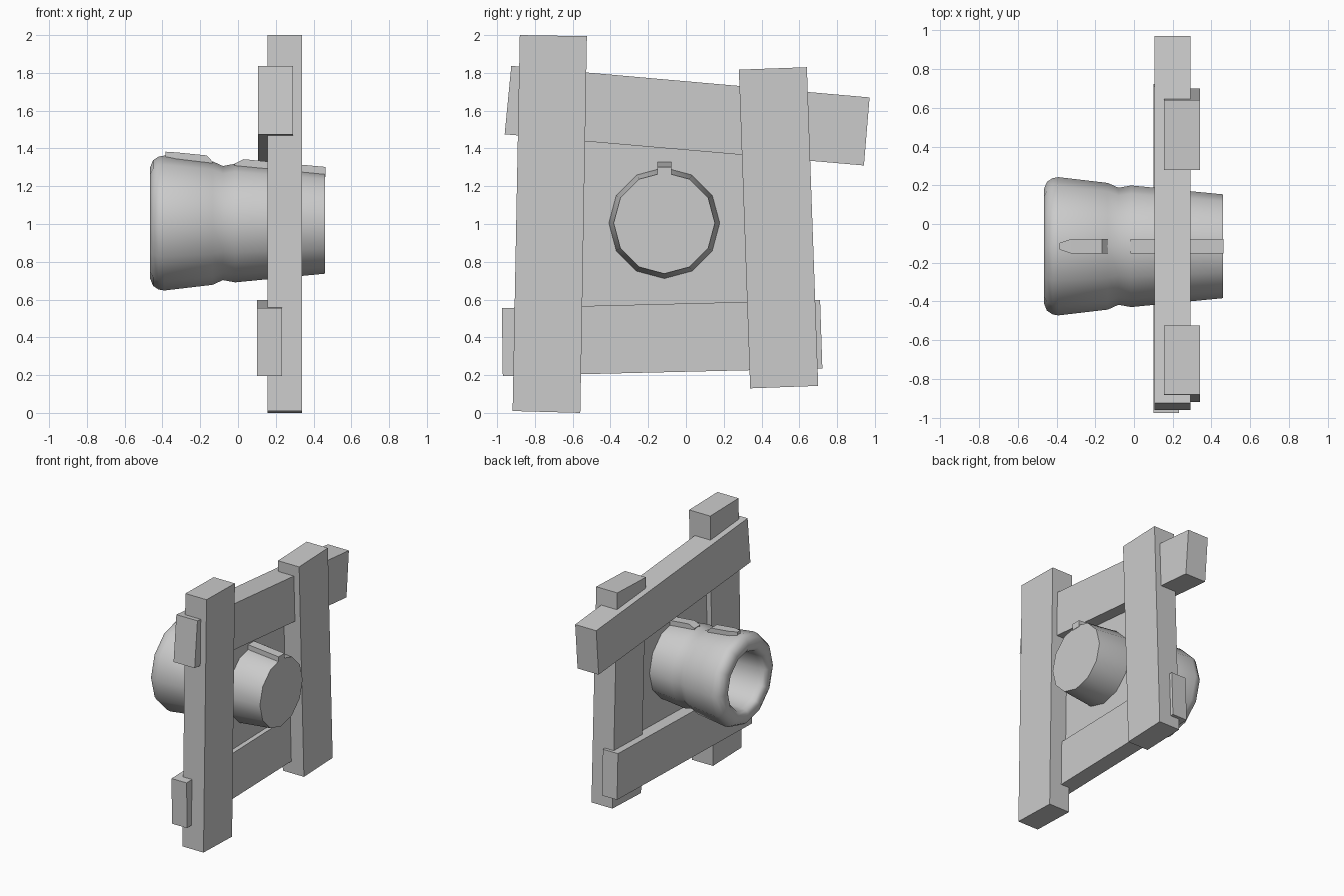
import bpy, bmesh, math

if "Cube" in bpy.data.objects:
    bpy.data.objects.remove(bpy.data.objects["Cube"])

CY, CZ = -0.115, 1.005   # axis of the barrel, which runs along x


def finish(name, bm):
    bmesh.ops.recalc_face_normals(bm, faces=bm.faces)
    mesh = bpy.data.meshes.new(name)
    bm.to_mesh(mesh)
    bm.free()
    ob = bpy.data.objects.new(name, mesh)
    bpy.context.collection.objects.link(ob)
    return ob


def plank(name, x0, x1, corners):
    """Straight timber: a (y, z) outline extruded along x."""
    bm = bmesh.new()
    a = [bm.verts.new((x0, y, z)) for y, z in corners]
    b = [bm.verts.new((x1, y, z)) for y, z in corners]
    bm.faces.new(a)
    bm.faces.new(b)
    for i in range(4):
        j = (i + 1) % 4
        bm.faces.new((a[i], a[j], b[j], b[i]))
    return finish(name, bm)


def lathe(name, profile, sides=12):
    """Turn an (x, radius) profile around the barrel axis."""
    bm = bmesh.new()
    rings = []
    for x, r in profile:
        rings.append([bm.verts.new((x, CY + r * math.sin(math.tau * i / sides),
                                    CZ + r * math.cos(math.tau * i / sides)))
                      for i in range(sides)])
    for a, b in zip(rings, rings[1:]):
        for i in range(sides):
            j = (i + 1) % sides
            bm.faces.new((a[i], a[j], b[j], b[i]))
    bm.faces.new(rings[0])
    bm.faces.new(rings[-1])
    return finish(name, bm)


def rib(name, outline):
    """Raised bar on the barrel: (x, z, half width) outline mirrored over the axis."""
    bm = bmesh.new()
    a = [bm.verts.new((x, CY - w, z)) for x, z, w in outline]
    b = [bm.verts.new((x, CY + w, z)) for x, z, w in outline]
    bm.faces.new(a)
    bm.faces.new(b)
    n = len(a)
    for i in range(n):
        j = (i + 1) % n
        bm.faces.new((a[i], a[j], b[j], b[i]))
    bmesh.ops.triangulate(bm, faces=[f for f in bm.faces if len(f.verts) > 4])
    return finish(name, bm)


# Crooked frame timbers
plank("left_post", 0.155, 0.34, [(-0.88, 2.0), (-0.525, 1.994), (-0.56, 0.0), (-0.918, 0.01)])
plank("right_post", 0.155, 0.34, [(0.28, 1.817), (0.64, 1.83), (0.70, 0.143), (0.34, 0.13)])
plank("top_beam", 0.107, 0.292, [(-0.925, 1.837), (0.972, 1.67), (0.942, 1.31), (-0.96, 1.475)])
plank("bottom_beam", 0.10, 0.232, [(-0.975, 0.555), (0.71, 0.597), (0.722, 0.235), (-0.97, 0.195)])

# Thin panel closing the frame opening behind the barrel
bm = bmesh.new()
bm.faces.new([bm.verts.new((0.195, y, z)) for y, z in
              [(-0.70, 0.42), (0.48, 0.42), (0.48, 1.53), (-0.70, 1.60)]])
finish("back_panel", bm)

# Barrel: closed end, outside, rounded rim, bore and its floor
barrel = lathe("barrel", [
    (0.46, 0.268), (-0.015, 0.314), (-0.08, 0.302), (-0.135, 0.327), (-0.39, 0.357),
    (-0.42, 0.352), (-0.45, 0.332), (-0.465, 0.295), (-0.465, 0.255),
    (-0.445, 0.23), (-0.40, 0.225), (0.20, 0.215)])

# Raised ribs along the top of the barrel
rib("front_rib", [(-0.385, 1.34, 0.017), (-0.385, 1.383, 0.017), (-0.325, 1.379, 0.037),
                  (-0.165, 1.363, 0.037), (-0.135, 1.33, 0.037), (-0.135, 1.29, 0.037),
                  (-0.325, 1.31, 0.037)])
rib("rear_rib", [(-0.018, 1.29, 0.037), (-0.018, 1.32, 0.037), (0.03, 1.343, 0.037),
                 (0.463, 1.302, 0.037), (0.463, 1.25, 0.037)])

# Smooth the barrel while keeping its ends crisp
bpy.ops.object.select_all(action='DESELECT')
barrel.select_set(True)
bpy.context.view_layer.objects.active = barrel
bpy.ops.object.shade_smooth_by_angle(angle=math.radians(50))
